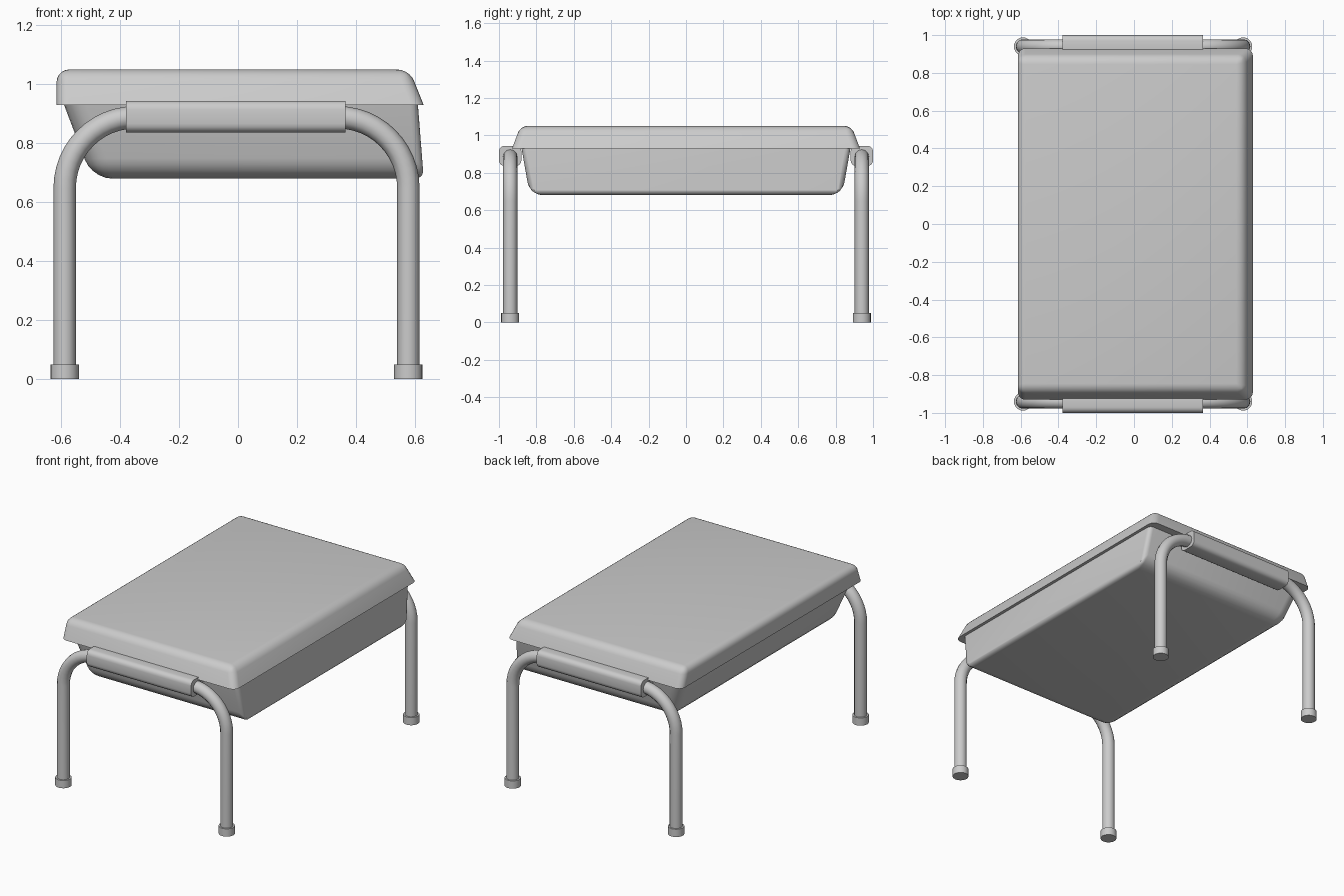
import bpy, bmesh, math
from mathutils import Matrix

cube = bpy.data.objects.get("Cube")
if cube:
    bpy.data.objects.remove(cube, do_unlink=True)

GREY = (0.6, 0.6, 0.6, 1)
grey = bpy.data.materials.new("plain_grey")
grey.use_nodes = True
grey.diffuse_color = GREY
grey.node_tree.nodes["Principled BSDF"].inputs["Base Color"].default_value = GREY


def select_only(obj):
    bpy.ops.object.select_all(action="DESELECT")
    obj.select_set(True)
    bpy.context.view_layer.objects.active = obj


def add_mesh(name, bm, bevel=None, segments=5):
    """Store the mesh, round its weighted edges and shade it."""
    bmesh.ops.recalc_face_normals(bm, faces=bm.faces)
    mesh = bpy.data.meshes.new(name)
    bm.to_mesh(mesh)
    bm.free()
    mesh.materials.append(grey)
    obj = bpy.data.objects.new(name, mesh)
    bpy.context.collection.objects.link(obj)
    select_only(obj)
    if bevel:
        mod = obj.modifiers.new("rounding", "BEVEL")
        mod.width = bevel
        mod.segments = segments
        mod.limit_method = "WEIGHT"
        bpy.ops.object.modifier_apply(modifier=mod.name)
    bpy.ops.object.shade_smooth_by_angle(angle=math.radians(35))
    return obj


def tapered_box(name, low, high, bevel, weight):
    """Box between two rectangles (x0, x1, half_y, z), edges rounded by a rule."""
    bm = bmesh.new()
    loops = []
    for x0, x1, y, z in (low, high):
        loops.append([bm.verts.new(p) for p in
                      ((x0, -y, z), (x1, -y, z), (x1, y, z), (x0, y, z))])
    bm.faces.new(loops[0])
    bm.faces.new(loops[1])
    for i in range(4):
        j = (i + 1) % 4
        bm.faces.new((loops[0][i], loops[0][j], loops[1][j], loops[1][i]))
    layer = bm.edges.layers.float.new("bevel_weight_edge")
    for e in bm.edges:
        a, b = e.verts
        e[layer] = weight((a.co + b.co) / 2, abs(a.co.z - b.co.z) > 0.05)
    return add_mesh(name, bm, bevel)


# Lid: straight on the right side, flared on the other three
tapered_box("lid", (-0.615, 0.63, 0.93, 0.93), (-0.615, 0.582, 0.885, 1.05), 0.04,
            lambda m, upright: 0.0 if m.z < 0.94 else 1.0)

# Basin under the lid, tapering downwards, with tighter corners on the left side
tapered_box("basin", (-0.495, 0.63, 0.835, 0.68), (-0.592, 0.61, 0.88, 0.935), 0.07,
            lambda m, upright: 0.0 if m.z > 0.9 else (0.4 if m.x > 0.5 else 1.0))

# Bent tube frames, one at each end
LEFT, RIGHT, RAIL_Z, END_Y, BEND = 0.578, -0.588, 0.888, 0.94, 0.24


def tube_path(y):
    pts = [(RIGHT, y, 0.02)]
    for corner, start in ((RIGHT + BEND, math.pi), (LEFT - BEND, math.pi / 2)):
        for i in range(13):
            a = start - math.pi / 2 * i / 12
            pts.append((corner + BEND * math.cos(a), y,
                        RAIL_Z - BEND + BEND * math.sin(a)))
    return pts + [(LEFT, y, 0.02)]


def tube(name, points, radius):
    curve = bpy.data.curves.new(name, "CURVE")
    curve.dimensions = "3D"
    curve.bevel_depth = radius
    curve.bevel_resolution = 4
    curve.use_fill_caps = True
    spline = curve.splines.new("POLY")
    spline.points.add(len(points) - 1)
    for p, co in zip(spline.points, points):
        p.co = (*co, 1)
    curve.materials.append(grey)
    obj = bpy.data.objects.new(name, curve)
    bpy.context.collection.objects.link(obj)
    select_only(obj)
    bpy.ops.object.convert(target="MESH")
    bpy.ops.object.shade_smooth_by_angle(angle=math.radians(40))


def grip(name, side):
    """Rounded sleeve around the rail."""
    bm = bmesh.new()
    bmesh.ops.create_cube(bm, size=1, matrix=Matrix.Translation(
        (-0.007, side * 0.94, 0.89)) @ Matrix.Diagonal((0.745, 0.12, 0.108, 1)))
    layer = bm.edges.layers.float.new("bevel_weight_edge")
    for e in bm.edges:
        e[layer] = float(abs(e.verts[0].co.x - e.verts[1].co.x) > 0.1)
    add_mesh(name, bm, 0.03, 4)


def foot(name, x, y):
    bm = bmesh.new()
    bmesh.ops.create_cone(bm, cap_ends=True, segments=20, radius1=0.048, radius2=0.048,
                          depth=0.05, matrix=Matrix.Translation((x, y, 0.025)))
    add_mesh(name, bm)


for end, side in (("front", -1), ("back", 1)):
    tube(end + "_leg_frame", tube_path(side * END_Y), 0.038)
    grip(end + "_grip", side)
    for hand, x in (("left", LEFT), ("right", RIGHT)):
        foot(f"{end}_{hand}_foot", x, side * END_Y)
